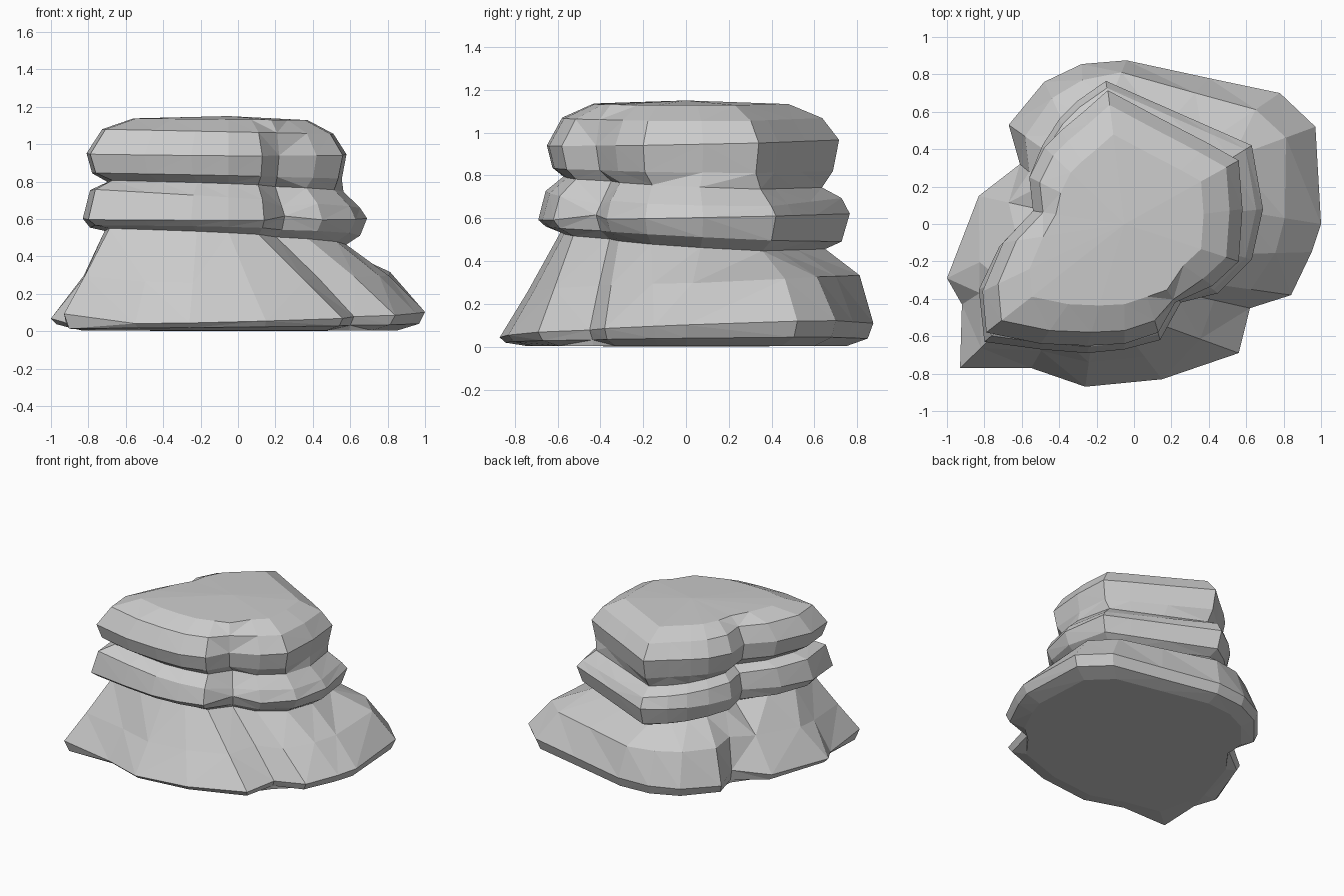
import bpy, bmesh

if "Cube" in bpy.data.objects:
    bpy.data.objects.remove(bpy.data.objects["Cube"])

# Plan outlines, anticlockwise from +x, matching point for point
BASE = [(1.0, 0.0), (.97, .52), (.78, .70), (.40, .78), (-.04, .875), (-.28, .855), (-.48, .76),
        (-.67, .53), (-.61, .32), (-.83, .15), (-1.0, -.29), (-.92, -.43), (-.93, -.77), (-.55, -.77),
        (-.26, -.87), (.15, -.83), (.56, -.69), (.62, -.45), (.84, -.38), (.95, -.15)]
MIDDLE = [(.69, .08), (.63, .42), (.45, .50), (.20, .61), (-.15, .765), (-.30, .66), (-.40, .56),
          (-.49, .42), (-.56, .25), (-.53, .08), (-.72, -.12), (-.83, -.35), (-.80, -.63), (-.50, -.67),
          (-.25, -.69), (-.05, -.67), (.14, -.62), (.25, -.42), (.45, -.37), (.63, -.19)]
TOP = [(.58, .08), (.56, .34), (.40, .43), (.15, .56), (-.14, .715), (-.27, .60), (-.39, .50),
       (-.48, .41), (-.56, .25), (-.54, .07), (-.70, -.10), (-.81, -.36), (-.79, -.58), (-.50, -.64),
       (-.25, -.65), (-.05, -.64), (.13, -.58), (.22, -.42), (.42, -.33), (.56, -.20)]
CX, CY = -.05, 0.0


def ring(outline, scale, z, tilt_x=0.0, tilt_y=0.0, fill={}, lift={}):
    """Outline scaled about the core on a tilted plane; fill widens notches, lift raises points."""
    out = []
    for i, (x, y) in enumerate(outline):
        s = scale * fill.get(i, 1.0)
        px, py = CX + (x - CX) * s, CY + (y - CY) * s
        out.append((px, py, z + tilt_x * px + tilt_y * py + lift.get(i, 0.0)))
    return out


def blend(low, high):
    """Slope ring, bulging more towards the back."""
    out = []
    for a, b in zip(low, high):
        t = .46 - .20 * max(a[1], 0)
        out.append((a[0] + (b[0] - a[0]) * t, a[1] + (b[1] - a[1]) * t,
                    a[2] + (b[2] - a[2]) * (.54 + .12 * a[1])))
    return out


# Base boulder: undercut foot, wide rim, sloping sides, pinched neck
foot = ring(BASE, .86, 0.004, fill={8: 1.12, 17: 1.12, 12: .92, 10: .96})
lip = ring(BASE, .97, .03, .01, .01, lift={10: .02})
rim = ring(BASE, 1.0, .08, .022, .035, lift={12: .06, 8: .03, 10: .02})
neck = ring(MIDDLE, .85, .49, -.04, -.06)
rings = [foot, lip, rim, blend(rim, neck), neck]

# Middle slab
rings += [ring(MIDDLE, .95, .525, -.015, -.05),
          ring(MIDDLE, 1.0, .605, -.005, .02, lift={17: .02}),
          ring(MIDDLE, .95, .70, -.06, -.02, lift={17: -.03}),
          ring(MIDDLE, .83, .765, -.03, -.04)]

# Top slab with rounded shoulder, notches fading out upwards
rings += [ring(TOP, .96, .825, -.02, -.01),
          ring(TOP, 1.0, .95, -.01, .02),
          ring(TOP, .89, 1.065, -.02, fill={17: 1.08}),
          ring(TOP, .67, 1.132, -.01, fill={17: 1.25, 9: 1.12})]

# Loft all rings into one faceted rock
bm = bmesh.new()
loops = [[bm.verts.new(p) for p in r] for r in rings]
n = len(BASE)
for lo, hi in zip(loops, loops[1:]):
    for i in range(n):
        j = (i + 1) % n
        bm.faces.new((lo[i], lo[j], hi[j], hi[i]))
crown = bm.verts.new((-.05, 0, 1.15))
under = bm.verts.new((0, 0, 0))
for i in range(n):
    j = (i + 1) % n
    bm.faces.new((loops[-1][i], loops[-1][j], crown))
    bm.faces.new((loops[0][j], loops[0][i], under))
bmesh.ops.triangulate(bm, faces=bm.faces[:], quad_method='SHORT_EDGE')
bmesh.ops.recalc_face_normals(bm, faces=bm.faces[:])

mesh = bpy.data.meshes.new("stacked_rock")
bm.to_mesh(mesh)
bm.free()
bpy.context.collection.objects.link(bpy.data.objects.new("stacked_rock", mesh))
